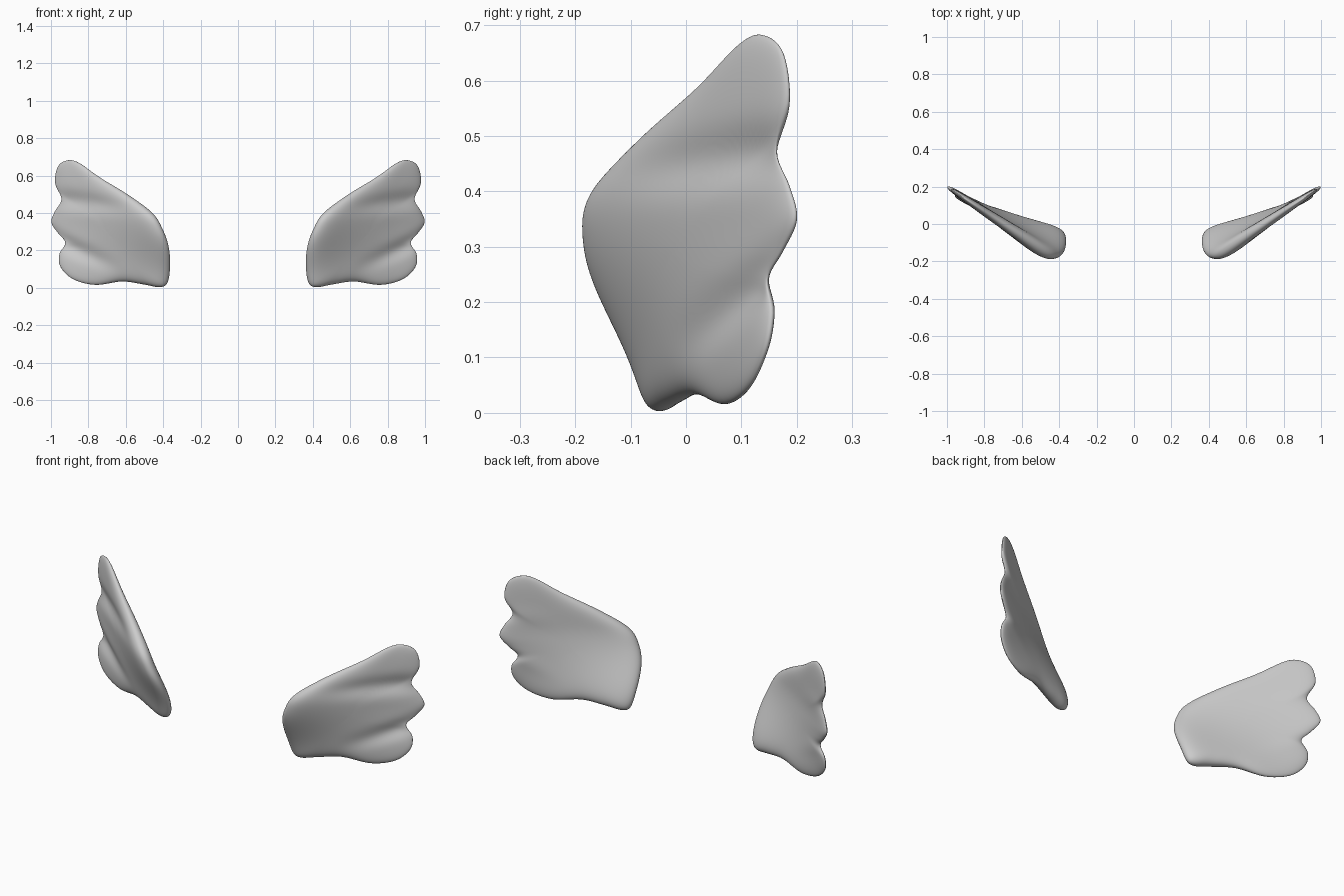
import bpy, bmesh, math
from mathutils import Vector

cube = bpy.data.objects.get("Cube")
if cube:
    bpy.data.objects.remove(cube, do_unlink=True)

# Wing outline in x and z: root, leading edge, three feather tips, lower edge
OUTLINE = [(.415, .003), (.378, .03), (.366, .12), (.374, .22), (.405, .31), (.46, .4),
           (.59, .498), (.74, .59), (.85, .668), (.91, .682), (.962, .65), (.978, .56),
           (.943, .475), (.978, .41), (.998, .35), (.96, .29), (.922, .24), (.955, .18),
           (.948, .11), (.88, .045), (.76, .015), (.62, .034), (.5, .017)]
CENTRE = Vector((.68, .29))
# Grooves between feathers: inner end and notch end
GROOVES = [((.5, .42), (.945, .475)), ((.58, .09), (.922, .235))]
NORMAL = Vector((.5, -.86, 0))
STEPS, RINGS = 6, 30


def smooth(a, b, v):
    t = min(max((v - a) / (b - a), 0), 1)
    return t * t * (3 - 2 * t)


def closed_spline(points):
    pts = [Vector(p) for p in points]
    n = len(pts)
    result = []
    for i in range(n):
        a, b, c, d = (pts[(i + k) % n] for k in (-1, 0, 1, 2))
        for s in range(STEPS):
            t = s / STEPS
            result.append(b + (c - a) * (t / 2) + (a * 2 - b * 5 + c * 4 - d) * (t * t / 2)
                          + (b * 3 - a - c * 3 + d) * (t ** 3 / 2))
    return result


def groove_depth(x, z):
    total = 0
    for (ax, az), (bx, bz) in GROOVES:
        line_z = az + (bz - az) * (x - ax) / (bx - ax)
        total += smooth(ax, bx, x) * math.exp(-((z - line_z) / .045) ** 2)
    return total


def wing_point(p, r, side):
    x, z = p
    # Twisted mid-surface sweeping back from the root
    root_y = -.055 - .145 * smooth(0, .42, z)
    tip_y = .155 + .045 * smooth(0, .35, z)
    g = groove_depth(x, z)
    y = root_y + (tip_y - root_y) * (x - .4) / .6 + .014 * g * (1 - r ** 8)
    # Thick rounded root thinning towards the tips
    half = .046 - .028 * smooth(.4, .95, x)
    half *= (1 - .45 * g) * math.sqrt(max(0, 1 - r ** 8))
    return Vector((x, y, z)) + NORMAL * half * side


def make_wing(name, mirror):
    bm = bmesh.new()
    edge = closed_spline(OUTLINE)
    n = len(edge)

    def vert(p, r, side):
        v = wing_point(p, r, side)
        v.x *= mirror
        return bm.verts.new(v)

    rim = [vert(p, 1, 0) for p in edge]
    for side in (1, -1):
        outer = rim
        for k in range(1, RINGS):
            r = math.cos(k / RINGS * math.pi / 2)
            inner = [vert(CENTRE + (p - CENTRE) * r, r, side) for p in edge]
            for i in range(n):
                j = (i + 1) % n
                bm.faces.new((outer[i], outer[j], inner[j], inner[i]))
            outer = inner
        hub = vert(CENTRE, 0, side)
        for i in range(n):
            bm.faces.new((outer[i], outer[(i + 1) % n], hub))
    bmesh.ops.recalc_face_normals(bm, faces=bm.faces)
    for f in bm.faces:
        f.smooth = True
    mesh = bpy.data.meshes.new(name)
    bm.to_mesh(mesh)
    bm.free()
    wing = bpy.data.objects.new(name, mesh)
    bpy.context.collection.objects.link(wing)
    # Soften the feather creases
    soften = wing.modifiers.new("soften", "SMOOTH")
    soften.factor = .5
    soften.iterations = 3


make_wing("left_wing", 1)
make_wing("right_wing", -1)
